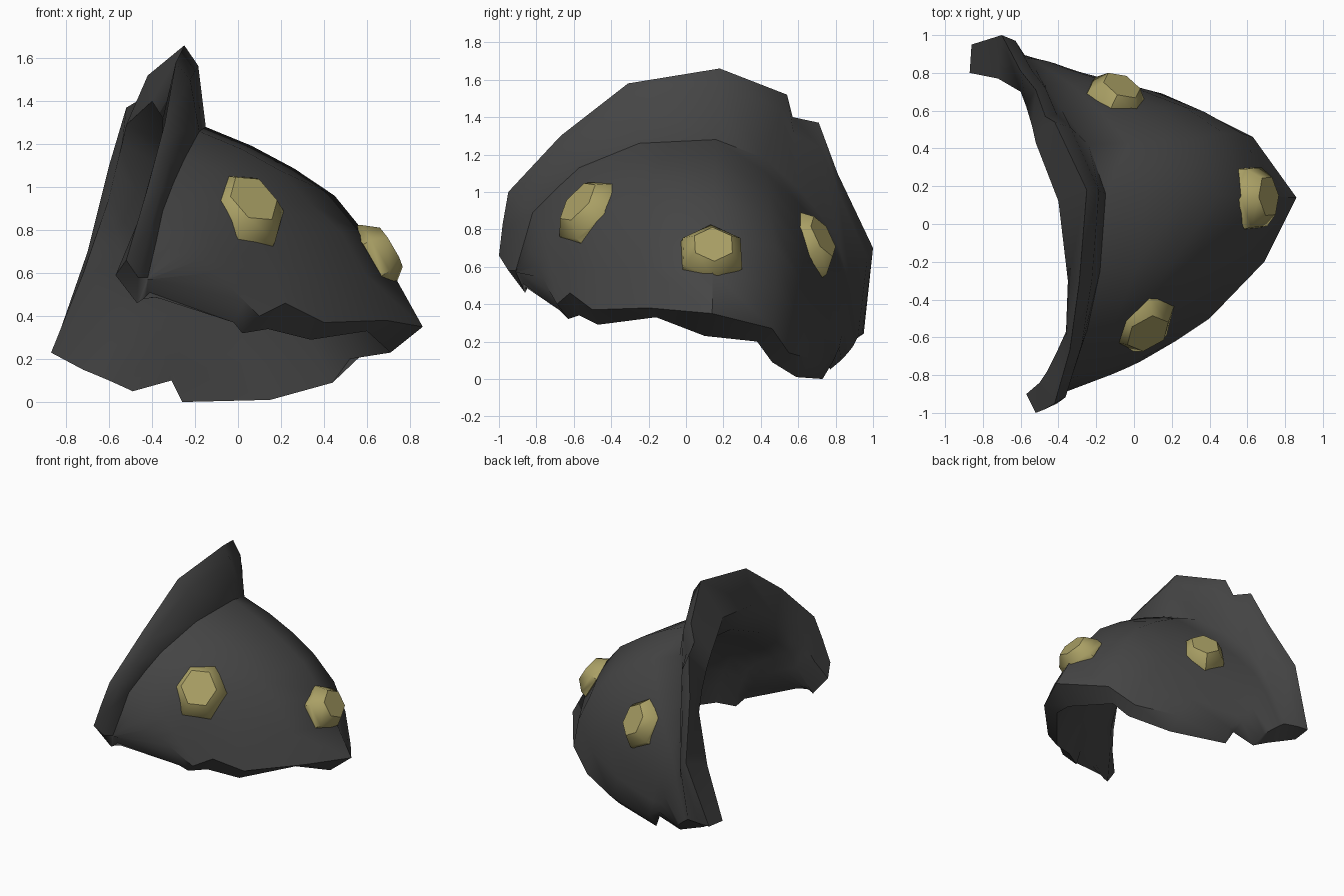
import bpy, bmesh, math
from mathutils import Vector

if "Cube" in bpy.data.objects:
    bpy.data.objects.remove(bpy.data.objects["Cube"])


def material(name, rgb):
    m = bpy.data.materials.new(name)
    m.diffuse_color = (*rgb, 1)
    m.use_nodes = True
    m.node_tree.nodes["Principled BSDF"].inputs["Base Color"].default_value = m.diffuse_color
    return m


DARK = material("dark grey metal", (0.06, 0.06, 0.06))
BRASS = material("dull brass", (0.40, 0.35, 0.13))


def add_object(name, bm, mat, angle):
    bmesh.ops.recalc_face_normals(bm, faces=bm.faces[:])
    me = bpy.data.meshes.new(name)
    bm.to_mesh(me)
    bm.free()
    me.materials.append(mat)
    ob = bpy.data.objects.new(name, me)
    bpy.context.collection.objects.link(ob)
    bpy.ops.object.select_all(action='DESELECT')
    ob.select_set(True)
    bpy.context.view_layer.objects.active = ob
    bpy.ops.object.shade_smooth_by_angle(angle=math.radians(angle))
    return ob


def arc(*pts):
    return [Vector(p) for p in pts]


# Guide arcs, each running from the front, over the top, to the back
crest = arc((-.52, -1, .66), (-.47, -.98, .83), (-.42, -.95, 1.0), (-.38, -.81, 1.15),
            (-.34, -.67, 1.3), (-.29, -.31, 1.58), (-.25, .18, 1.66), (-.42, .54, 1.52),
            (-.47, .57, 1.40), (-.52, .71, 1.37), (-.6, .81, 1.1), (-.7, 1.0, .7), (-.86, .95, .24))
neck = arc((-.42, -.91, .58), (-.38, -.86, .75), (-.35, -.82, .89), (-.3, -.69, 1.02),
           (-.25, -.57, 1.13), (-.18, -.25, 1.26), (-.15, .16, 1.28), (-.24, .42, 1.18),
           (-.38, .6, 1.02), (-.47, .74, .85), (-.52, .82, .7), (-.57, .88, .5), (-.66, .92, .23))
middle = arc((-.42, -.91, .57), (-.18, -.82, .66), (-.1, -.75, .74), (0, -.63, .86),
             (.15, -.48, .92), (.36, -.2, .96), (.45, .15, .96), (.33, .45, .88),
             (.14, .62, .7), (-.1, .74, .56), (-.35, .82, .45), (-.45, .86, .38), (-.58, .89, .17))
hem = arc((-.42, -.9, .57), (.03, -.73, .47), (.1, -.69, .4), (.22, -.62, .46),
          (.4, -.5, .37), (.69, -.2, .38), (.86, .14, .35), (.63, .46, .27),
          (.45, .55, .14), (.15, .69, .1), (-.25, .79, .1), (-.34, .82, .17), (-.5, .83, .1))
hem_in = arc((-.41, -.87, .51), (-.02, -.68, .37), (.02, -.63, .32), (.14, -.57, .34),
             (.34, -.47, .29), (.6, -.16, .33), (.71, .1, .23), (.52, .38, .2),
             (.44, .46, .09), (.15, .59, .01), (-.26, .73, 0), (-.31, .76, .1), (-.49, .77, .05))
collar = arc((-.57, -.9, .59), (-.5, -.84, .72), (-.46, -.78, .86), (-.41, -.68, .99),
             (-.36, -.57, 1.13), (-.35, -.3, 1.32), (-.4, .12, 1.4), (-.52, .43, 1.29),
             (-.54, .52, 1.2), (-.57, .62, 1.08), (-.6, .7, .95), (-.72, .77, .6), (-.87, .8, .23))


def shrink(pts, k, dx):
    c = Vector((-.1, .05, .2))
    return [c + (p - c) * k + Vector((dx, 0, 0)) for p in pts]


# Inner surface follows the outer one
neck_in = shrink(neck, .88, -.06)
middle_in = shrink(middle, .83, 0)
neck_in[0], neck_in[-1] = Vector((-.47, -.86, .46)), Vector((-.72, .82, .15))
middle_in[0], middle_in[-1] = Vector((-.44, -.87, .48)), Vector((-.6, .8, .1))

ROWS = 6


def loft(a, b, c):
    """Rows through three guide arcs, between a curve and straight spans."""
    rows = []
    for r in range(ROWS + 1):
        t = r / ROWS
        w = (2 * (t - .5) * (t - 1), 4 * t * (1 - t), t * (2 * t - 1))
        v = (max(0, 1 - 2 * t), 1 - abs(2 * t - 1), max(0, 2 * t - 1))
        w = [.6 * x + .4 * y for x, y in zip(w, v)]
        rows.append([p * w[0] + q * w[1] + s * w[2] for p, q, s in zip(a, b, c)])
    return rows


# Shoulder shell with flared collar, as one closed skin
lip = [a.lerp(n, .25) + Vector((.04, 0, 0)) for a, n in zip(crest, neck)]
lip[0] = Vector((-.465, -.95, .58))
outer = loft(neck, middle, hem)
inner = loft(neck_in, middle_in, hem_in)
outer[3][5] += Vector((-.03, .01, -.03))      # small dent
# Fuller lower back corner
for r, amount in ((4, .04), (5, .035)):
    for i, k in ((7, 1), (8, .6)):
        outer[r][i] += Vector((.7, .6, .1)) * amount * k
rows = [crest, lip] + outer + inner[::-1] + [collar]
bm = bmesh.new()
grid = [[bm.verts.new(p) for p in row] for row in rows]
n = len(grid)
for r in range(n):
    a, b = grid[r], grid[(r + 1) % n]
    for i in range(len(a) - 1):
        bm.faces.new((a[i], a[i + 1], b[i + 1], b[i]))
# End caps join the outer and inner skins
for e in (0, -1):
    col = [row[e] for row in grid]
    out, inn = col[2:3 + ROWS], col[3 + ROWS:-1][::-1]
    for k in range(ROWS):
        bm.faces.new((out[k], out[k + 1], inn[k + 1], inn[k]))
    bm.faces.new((col[0], col[1], col[-1]))
    bm.faces.new((col[1], out[0], inn[0], col[-1]))
bmesh.ops.remove_doubles(bm, verts=bm.verts[:], dist=.0005)
add_object("shoulder_shell", bm, DARK, 48)


# Six-sided studs: short base, sloping sides and flat cap
def stud(name, centre, normal, width, height, turn):
    nrm = Vector(normal).normalized()
    side = nrm.cross(Vector((0, 0, 1))).normalized()
    up = side.cross(nrm)
    bm = bmesh.new()
    rings = []
    for k, h in ((1.0, -.04), (.97, .005), (.62, .08)):
        ring = []
        for i in range(6):
            a = math.tau * i / 6 + turn
            ring.append(bm.verts.new(Vector(centre) + nrm * h + side * (math.cos(a) * width * k)
                                     + up * (math.sin(a) * height * k)))
        rings.append(ring)
    for a, b in zip(rings, rings[1:]):
        for i in range(6):
            j = (i + 1) % 6
            bm.faces.new((a[i], a[j], b[j], b[i]))
    bm.faces.new(rings[0])
    cap = bm.faces.new(rings[-1])
    for e in cap.edges:
        e.smooth = False
    add_object(name, bm, BRASS, 50)


stud("front_stud", (.04, -.525, .90), (.42, -.68, .6), .2, .22, .08)
stud("side_stud", (.645, .14, .68), (.85, .08, .5), .185, .17, math.pi / 6)
stud("back_stud", (-.095, .67, .725), (.38, .78, .45), .175, .195, math.pi / 6)
